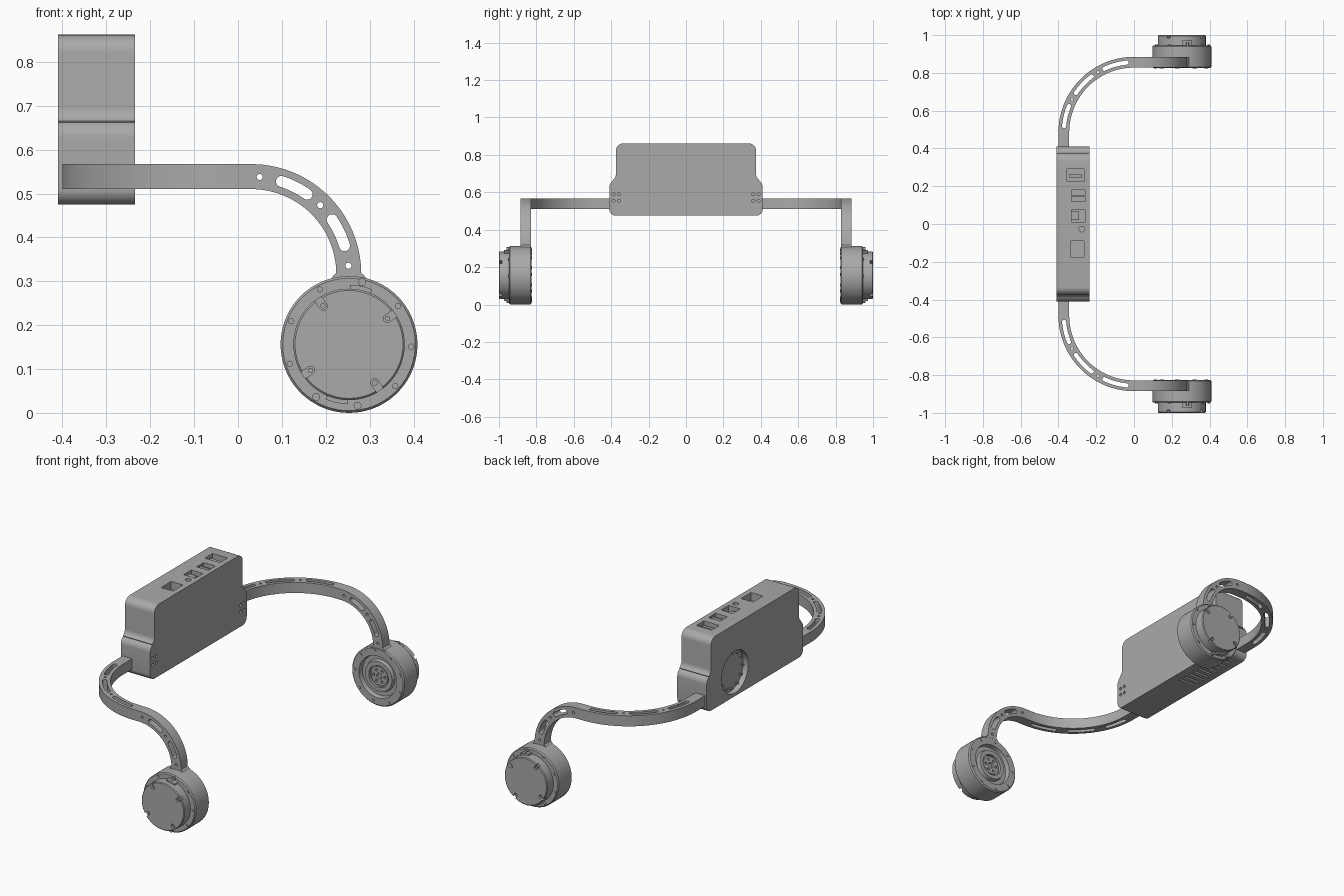
import bpy, bmesh
from math import sin, cos, pi, radians

if bpy.data.objects.get("Cube"):
    bpy.data.objects.remove(bpy.data.objects["Cube"])

grey = bpy.data.materials.new("plain_grey")
GREY = (0.4, 0.4, 0.4, 1)
grey.diffuse_color = GREY
grey.use_nodes = True
grey.node_tree.nodes["Principled BSDF"].inputs["Base Color"].default_value = GREY

AXES = {"x": lambda u, v, w: (w, u, v), "y": lambda u, v, w: (u, w, v), "z": lambda u, v, w: (u, v, w)}
MX, MZ = 0.253, 0.156      # motor axis in x, z


# ---- outlines ----
def arc(c, r, a, b, n=24):
    """Arc points, angles in degrees."""
    return [(c[0] + r * cos(radians(a + (b - a) * i / n)),
             c[1] + r * sin(radians(a + (b - a) * i / n))) for i in range(n + 1)]


def circle(c, r, n=16):
    return arc(c, r, 0, 360, n)[:-1]


def rect(u0, u1, v0, v1):
    return [(u0, v0), (u1, v0), (u1, v1), (u0, v1)]


def band(c, r0, r1, a, b, n=28):
    return arc(c, r1, a, b, n) + arc(c, r0, b, a, n)


def slot(c, r, a, b, hw):
    """Round-ended slot that follows an arc of radius r, with a < b."""
    end, start = arc(c, r, b, b, 1)[0], arc(c, r, a, a, 1)[0]
    return (arc(c, r + hw, a, b, 12) + arc(end, hw, b, b + 180, 8)[1:-1]
            + arc(c, r - hw, b, a, 12) + arc(start, hw, a + 180, a + 360, 8)[1:-1])


def polar(r, deg):
    return (MX + r * cos(radians(deg)), MZ + r * sin(radians(deg)))


# ---- solids ----
def prisms(name, specs):
    """One object from (outline, axis, low, high) entries."""
    bm = bmesh.new()
    for pts, axis, lo, hi in specs:
        put = AXES[axis]
        face = bm.faces.new([bm.verts.new(put(u, v, lo)) for u, v in pts])
        ext = bmesh.ops.extrude_face_region(bm, geom=[face])["geom"]
        shift = put(0, 0, hi - lo)
        bmesh.ops.translate(bm, vec=shift, verts=[g for g in ext if isinstance(g, bmesh.types.BMVert)])
    return to_object(name, bm)


def lathe(name, profile, steps=72):
    """Spin (radius, y) points around the motor axis."""
    bm = bmesh.new()
    vs = [bm.verts.new((MX + r, y, MZ)) for r, y in profile]
    edges = [bm.edges.new(p) for p in zip(vs, vs[1:])]
    bmesh.ops.spin(bm, geom=vs + edges, cent=(MX, 0, MZ), axis=(0, 1, 0), angle=2 * pi, steps=steps)
    bmesh.ops.remove_doubles(bm, verts=bm.verts, dist=0.0001)
    return to_object(name, bm)


def to_object(name, bm):
    bmesh.ops.recalc_face_normals(bm, faces=bm.faces)
    me = bpy.data.meshes.new(name)
    bm.to_mesh(me)
    bm.free()
    me.materials.append(grey)
    ob = bpy.data.objects.new(name, me)
    bpy.context.collection.objects.link(ob)
    return ob


def finish(ob, cuts=None, mirror=True):
    """Cut holes, smooth the curved sides, then mirror to the other end."""
    bpy.ops.object.select_all(action="DESELECT")
    bpy.context.view_layer.objects.active = ob
    ob.select_set(True)
    if cuts:
        cutter = prisms("cutter", cuts)
        mod = ob.modifiers.new("holes", "BOOLEAN")
        mod.object, mod.operation, mod.solver = cutter, "DIFFERENCE", "EXACT"
        bpy.ops.object.modifier_apply(modifier=mod.name)
        bpy.data.objects.remove(cutter)
    bpy.ops.object.shade_smooth_by_angle(angle=radians(30))
    if mirror:
        mod = ob.modifiers.new("other_end", "MIRROR")
        mod.use_axis = (False, True, False)


# ---- control box: shouldered side profile with ports, vents and a round recess ----
half = (arc((0.375, 0.51), 0.035, -90, 0, 8) + arc((0.37, 0.627), 0.04, 0, 60, 8)
        + arc((0.41, 0.696), 0.035, 240, 180, 8) + arc((0.335, 0.822), 0.04, 0, 90, 8))
box = prisms("control_box", [(half + [(-y, z) for y, z in reversed(half)], "x", -0.41, -0.235)])
ports = [rect(-0.355, -0.265, 0.225, 0.29), rect(-0.33, -0.26, 0.12, 0.18),
         rect(-0.33, -0.26, 0.01, 0.075), rect(-0.335, -0.265, -0.175, -0.09),
         circle((-0.277, -0.027), 0.015)]
box_cuts = [(p, "z", 0.82, 0.9) for p in ports]
box_cuts += [(circle((0.17, 0.605), 0.113, 48), "x", -0.45, -0.38)]
box_cuts += [(rect(-0.375, -0.28, 0.03 + i * 0.036, 0.042 + i * 0.036), "z", 0.44, 0.5) for i in range(9)]
box_cuts += [(circle((s * y, z), 0.008), "x", -0.26, -0.2)
             for s in (-1, 1) for y in (0.358, 0.388) for z in (0.555, 0.59)]
finish(box, box_cuts, mirror=False)

# connector tongues inside the ports, and small pegs in the round recess
finish(prisms("port_tongues", [(rect(-0.345, -0.275, 0.245, 0.262), "z", 0.81, 0.85),
                               (rect(-0.33, -0.26, 0.145, 0.152), "z", 0.81, 0.858),
                               (rect(-0.33, -0.29, 0.02, 0.065), "z", 0.81, 0.845)]), mirror=False)
finish(prisms("recess_pegs", [(circle(p, 0.006, 10), "x", -0.395, -0.37)
                              for p in arc((0.17, 0.605), 0.095, 0, 330, 11)]), mirror=False)

# ---- horizontal arms ----
C1 = (0, 0.485)
arm = prisms("horizontal_arms", [
    ([(-0.4, 0.39)] + arc(C1, 0.4, 180, 90, 32) + [(0.03, 0.885), (0.03, 0.828)]
     + arc(C1, 0.343, 90, 180, 32) + [(-0.343, 0.39)], "z", 0.51, 0.567)])
finish(arm, [(slot(C1, 0.3715, 180 - b, 180 - a, 0.011), "z", 0.45, 0.6)
             for a, b in ((5, 22), (34, 53), (65, 84))]
       + [(circle(arc(C1, 0.3715, a, a, 1)[0], 0.006), "z", 0.45, 0.6) for a in (152, 121)])

# ---- drop arms, curving down to the motors ----
C2 = (0.03, 0.316)
drop = prisms("drop_arms", [(band(C2, 0.194, 0.251, 90, 0), "y", 0.828, 0.885)])
finish(drop, [(slot(C2, 0.2225, 90 - b, 90 - a, 0.0125), "y", 0.8, 0.92) for a, b in ((18, 35), (56, 73))]
       + [(circle(arc(C2, 0.2225, a, a, 1)[0], 0.007), "y", 0.8, 0.92) for a in (85, 45, 5)])
neck = (arc((0.18, 0.336), 0.044, 0, -60, 8) + [(0.202, 0.27), (0.304, 0.27)]
        + arc((0.325, 0.336), 0.044, 240, 180, 8))
finish(prisms("motor_necks", [([(0.224, 0.318)] + neck[4:-4] + [(0.281, 0.318)], "y", 0.828, 0.885)]))

# ---- motors ----
body = lathe("motor_bodies", [
    (0, 0.85), (0.015, 0.85), (0.015, 0.838), (0.05, 0.838), (0.05, 0.846), (0.058, 0.846),
    (0.058, 0.832), (0.08, 0.832), (0.085, 0.85), (0.108, 0.85), (0.112, 0.826), (0.15, 0.826),
    (0.156, 0.832), (0.156, 0.94), (0.151, 0.946), (0.127, 0.946), (0.127, 0.996), (0.123, 1.0), (0, 1.0)])


def radial_slot(deg, r0, r1, hw):
    """Slot pointing at the motor axis, round at its inner end."""
    c, s = cos(radians(deg)), sin(radians(deg))
    local = arc((r0 + hw, 0), hw, 90, 270, 8) + [(r1, -hw), (r1, hw)]
    return [(MX + u * c - v * s, MZ + u * s + v * c) for u, v in local]


notch_angles = [34 + 90 * i for i in range(4)]
finish(body, [(radial_slot(a, 0.096, 0.14, 0.009), "y", 0.985, 1.05) for a in notch_angles]
       + [(circle(polar(0.033, 60 * i), 0.007, 12), "y", 0.8, 0.85) for i in range(6)])

screws = [(circle(polar(0.142, -2 + 40 * i), 0.007, 12), "y", 0.94, 0.951) for i in range(9)]
screws += [(circle(polar(r, a), 0.009, 12), "y", 0.94, 0.96) for r, a in ((0.145, 78), (0.141, 238), (0.141, 278))]
screws += [(circle(polar(0.106, a), 0.006, 12), "y", 0.98, 0.993) for a in notch_angles]
screws += [(circle(polar(0.138, 18 + 40 * i), 0.008, 12), "y", 0.823, 0.83) for i in range(9)]
finish(prisms("motor_screws", screws))
finish(prisms("motor_tabs", [(band((MX, MZ), 0.12, 0.136, a - 11, a + 11, 8), "y", 0.94, 0.972)
                             for a in (78, 258)]))
